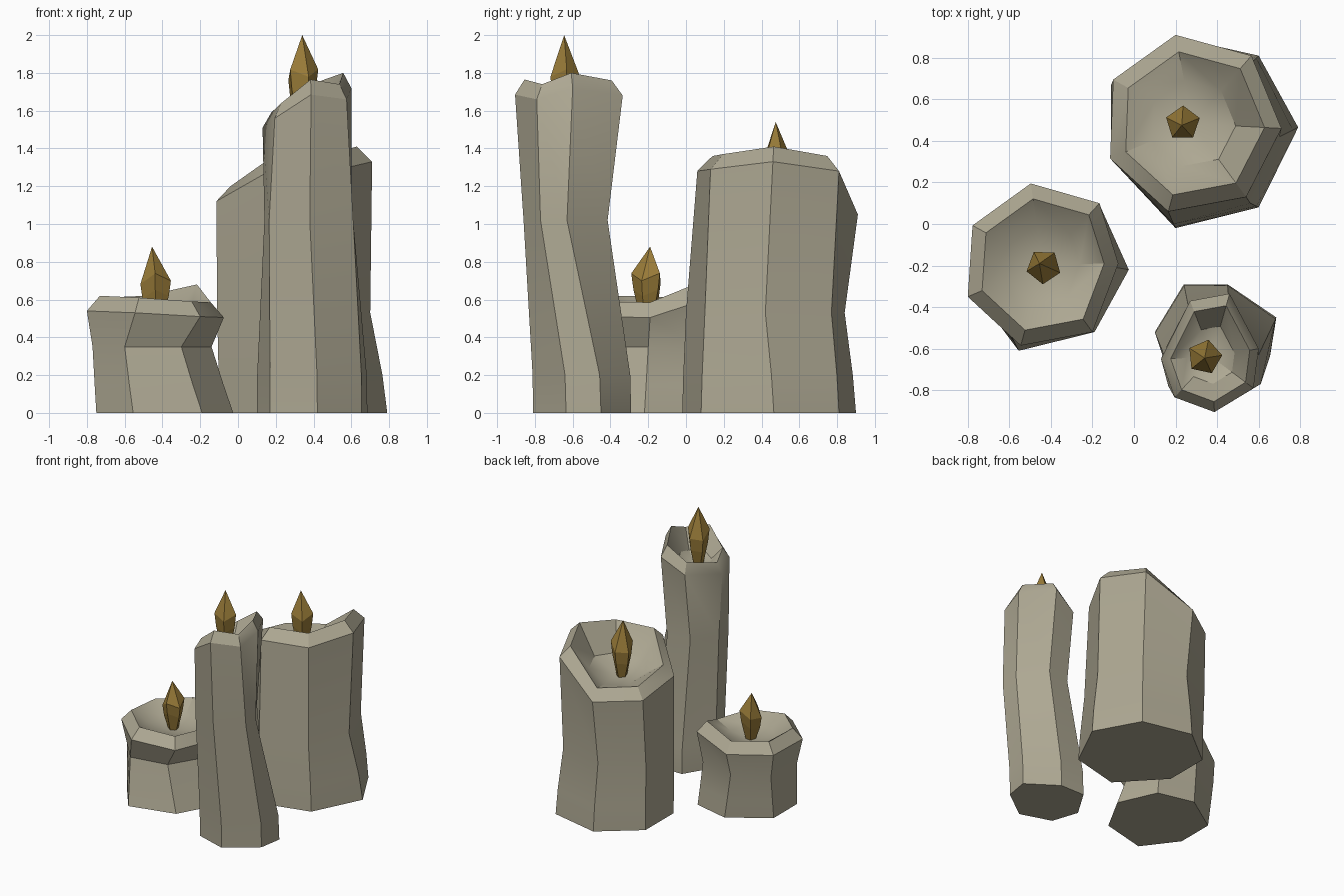
import bpy, bmesh, math
from mathutils import Vector

if "Cube" in bpy.data.objects:
    bpy.data.objects.remove(bpy.data.objects["Cube"])


def material(name, rgb):
    m = bpy.data.materials.new(name)
    m.diffuse_color = (*rgb, 1)
    m.use_nodes = True
    m.node_tree.nodes["Principled BSDF"].inputs["Base Color"].default_value = m.diffuse_color
    return m


WAX = material("wax", (0.42, 0.39, 0.29))
FIRE = material("flame", (0.32, 0.20, 0.04))


def loft(name, rings, end, mat, angle):
    """Skin rings of points, cap the first flat and fan the last to a point."""
    bm = bmesh.new()
    loops = [[bm.verts.new(p) for p in ring] for ring in rings]
    n = len(loops[0])
    bm.faces.new(loops[0])
    for a, b in zip(loops, loops[1:]):
        for i in range(n):
            j = (i + 1) % n
            bm.faces.new((a[i], a[j], b[j], b[i]))
    tip = bm.verts.new(end)
    for i in range(n):
        bm.faces.new((loops[-1][i], loops[-1][(i + 1) % n], tip))
    bmesh.ops.recalc_face_normals(bm, faces=bm.faces)
    me = bpy.data.meshes.new(name)
    bm.to_mesh(me)
    bm.free()
    me.materials.append(mat)
    ob = bpy.data.objects.new(name, me)
    bpy.context.collection.objects.link(ob)
    bpy.ops.object.select_all(action='DESELECT')
    ob.select_set(True)
    bpy.context.view_layer.objects.active = ob
    if angle:
        bpy.ops.object.shade_smooth_by_angle(angle=math.radians(angle))


def candle(name, base, foot, waist_z, waist, rim, floor_z):
    """Seven-sided hollow-topped candle; foot = (height, blend to waist)."""
    rim = [Vector(p) for p in rim]
    base = [Vector((x, y, 0)) for x, y in base]
    waist = [Vector((x, y, waist_z)) for x, y in waist]
    low = [b.lerp(w, foot[1]) for b, w in zip(base, waist)]
    low = [Vector((p.x, p.y, foot[0])) for p in low]
    c = sum(rim, Vector()) / len(rim)
    lip = []
    for p in rim:
        q = c.lerp(p, 0.81)
        lip.append(Vector((q.x, q.y, p.z + 0.08)))
    floor = Vector((c.x, c.y, floor_z))
    bowl = []
    for p in lip:
        q = floor.lerp(p, 0.6)
        bowl.append(Vector((q.x, q.y, floor_z + 0.28 * (p.z - floor_z))))
    loft(name, [base, low, waist, rim, lip, bowl], floor, WAX, 32)


def flame(name, centre, tip, height, turn):
    """Five-sided faceted flame."""
    tip = Vector(tip)
    z0 = tip.z - height
    rings = []
    for f, r, wobble in ((0, 0.035, 0), (0.34, 0.073, 0.03), (0.55, 0.085, 0.035)):
        rings.append([(centre[0] + r * math.cos(turn + i * math.tau / 5),
                       centre[1] + r * math.sin(turn + i * math.tau / 5),
                       z0 + f * height + wobble * math.cos(2 * i)) for i in range(5)])
    loft(name, rings, tip, FIRE, 0)


# wide candle at the back
candle("wide_candle",
       [(.20, .90), (.60, .81), (.79, .465), (.60, .08), (.20, -.02), (-.10, .30), (-.10, .66)],
       (0.2, 0.28), 0.53,
       [(.20, .84), (.56, .77), (.70, .42), (.56, .10), (.19, .0), (-.11, .31), (-.11, .67)],
       [(.20, .91, 1.05), (.565, .81, 1.28), (.71, .46, 1.33), (.54, .13, 1.29),
        (.165, .06, 1.28), (-.115, .315, 1.12), (-.10, .695, 1.06)], 1.09)
flame("wide_candle_flame", (.235, .485), (.23, .475, 1.54), .47, 0.3)

# tall thin candle at the front right
candle("tall_candle",
       [(.24, -.29), (.45, -.29), (.685, -.45), (.655, -.635), (.42, -.81), (.17, -.73), (.10, -.52)],
       (0.2, 0.04), 1.02,
       [(.27, -.44), (.46, -.415), (.60, -.63), (.61, -.77), (.38, -.86), (.165, -.78), (.14, -.62)],
       [(.27, -.37, 1.57), (.46, -.335, 1.68), (.60, -.60, 1.72), (.575, -.79, 1.66),
        (.387, -.905, 1.685), (.195, -.834, 1.56), (.13, -.65, 1.51)], 1.53)
flame("tall_candle_flame", (.34, -.64), (.34, -.645, 2.0), .48, 0.1)

# short candle at the front left
candle("short_candle",
       [(-.45, .15), (-.16, .08), (-.025, -.22), (-.19, -.52), (-.555, -.61), (-.75, -.35), (-.75, -.05)],
       (0.15, 0.45), 0.35,
       [(-.49, .13), (-.20, .07), (-.14, -.20), (-.30, -.47), (-.60, -.52), (-.77, -.32), (-.76, 0)],
       [(-.497, .195, .54), (-.166, .10, .60), (-.075, -.19, .505), (-.20, -.52, .51),
        (-.545, -.585, .53), (-.80, -.35, .54), (-.777, -.007, .53)], .50)
flame("short_candle_flame", (-.435, -.205), (-.455, -.19, .88), .39, 0.9)
